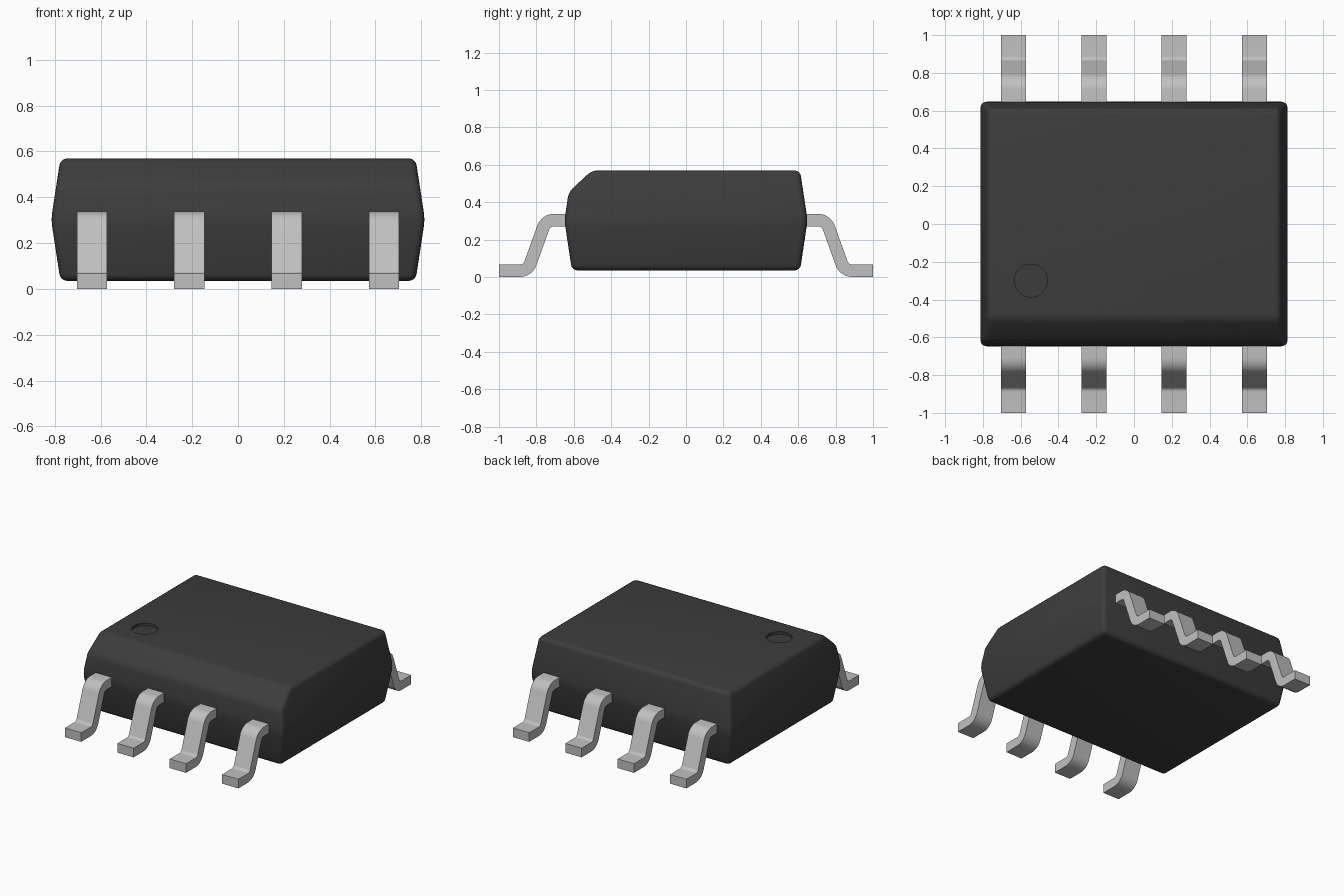
import bpy, bmesh, math
from mathutils import Vector

cube = bpy.data.objects.get("Cube")
if cube:
    bpy.data.objects.remove(cube, do_unlink=True)


def material(name, colour):
    m = bpy.data.materials.new(name)
    m.use_nodes = True
    m.diffuse_color = colour
    m.node_tree.nodes["Principled BSDF"].inputs["Base Color"].default_value = colour
    return m


def add_object(name, bm, mat):
    bmesh.ops.recalc_face_normals(bm, faces=bm.faces[:])
    mesh = bpy.data.meshes.new(name)
    bm.to_mesh(mesh)
    bm.free()
    mesh.materials.append(mat)
    obj = bpy.data.objects.new(name, mesh)
    bpy.context.collection.objects.link(obj)
    return obj


def smooth(obj, degrees):
    bpy.ops.object.select_all(action='DESELECT')
    obj.select_set(True)
    bpy.context.view_layer.objects.active = obj
    bpy.ops.object.shade_smooth_by_angle(angle=math.radians(degrees))


black = material("black plastic", (0.046, 0.046, 0.046, 1))
metal = material("tinned metal", (0.53, 0.53, 0.53, 1))

# Package body: three stacked rectangles, widest at the seam
bm = bmesh.new()
rings = []
for z, hx, hy in [(0.035, 0.775, 0.61), (0.303, 0.816, 0.65), (0.57, 0.775, 0.61)]:
    rings.append([bm.verts.new((sx * hx, sy * hy, z))
                  for sx, sy in ((-1, -1), (1, -1), (1, 1), (-1, 1))])
for lo, hi in zip(rings, rings[1:]):
    for i in range(4):
        j = (i + 1) % 4
        bm.faces.new((lo[i], lo[j], hi[j], hi[i]))
bm.faces.new(rings[0][::-1])
bm.faces.new(rings[2])

# Sloped chamfer along the front top edge
cut = bmesh.ops.bisect_plane(bm, geom=bm.verts[:] + bm.edges[:] + bm.faces[:],
                             plane_co=(0, -0.503, 0.57), plane_no=(0, -0.13, 0.14),
                             clear_outer=True)
bmesh.ops.edgeloop_fill(bm, edges=[e for e in cut["geom_cut"]
                                   if isinstance(e, bmesh.types.BMEdge)])
bmesh.ops.recalc_face_normals(bm, faces=bm.faces[:])
bmesh.ops.bevel(bm, geom=bm.edges[:], offset=0.03, offset_type='OFFSET',
                segments=4, profile=0.5, affect='EDGES', clamp_overlap=True)
body = add_object("package_body", bm, black)

# Round recess marking the first lead
bm = bmesh.new()
bmesh.ops.create_cone(bm, cap_ends=True, segments=48, radius1=0.087,
                      radius2=0.087, depth=0.1)
bmesh.ops.translate(bm, verts=bm.verts[:], vec=(-0.545, -0.3, 0.6))
cutter = add_object("marker_cutter", bm, black)
cutter.hide_render = True
mod = body.modifiers.new("marker_recess", 'BOOLEAN')
mod.operation = 'DIFFERENCE'
mod.solver = 'EXACT'
mod.object = cutter
bpy.context.view_layer.objects.active = body
bpy.ops.object.modifier_apply(modifier=mod.name)
bpy.data.objects.remove(cutter, do_unlink=True)
smooth(body, 30)

# Lead centre line in (y, z): foot, riser and shoulder, with rounded bends
corners = [Vector(p) for p in ((-1, 0.034), (-0.846, 0.034), (-0.749, 0.304), (-0.6, 0.304))]
BEND, HALF, STEPS = 0.06, 0.0335, 8
stations = [(corners[0], Vector((0, 1)))]
for k in (1, 2):
    d0 = (corners[k] - corners[k - 1]).normalized()
    d1 = (corners[k + 1] - corners[k]).normalized()
    a0, a1 = math.atan2(d0.y, d0.x), math.atan2(d1.y, d1.x)
    turn = 1 if a1 > a0 else -1
    start = corners[k] - d0 * BEND * math.tan(abs(a1 - a0) / 2)
    centre = start + Vector((-d0.y, d0.x)) * BEND * turn
    for s in range(STEPS + 1):
        a = a0 + (a1 - a0) * s / STEPS
        n = Vector((-math.sin(a), math.cos(a)))
        stations.append((centre - n * BEND * turn, n))
stations.append((corners[3], Vector((0, 1))))


def make_lead(name, x, side):
    bm = bmesh.new()
    loops = []
    for p, n in stations:
        loops.append([bm.verts.new((x + dx, side * (p + n * h).x, (p + n * h).y))
                      for dx, h in ((-0.066, -HALF), (0.066, -HALF),
                                    (0.066, HALF), (-0.066, HALF))])
    for a, b in zip(loops, loops[1:]):
        for i in range(4):
            j = (i + 1) % 4
            bm.faces.new((a[i], a[j], b[j], b[i]))
    bm.faces.new(loops[0])
    bm.faces.new(loops[-1][::-1])
    smooth(add_object(name, bm, metal), 30)


# Four leads on the front and four on the back
for i in range(4):
    x = (i - 1.5) * 0.425
    make_lead(f"front_lead_{i + 1}", x, 1)
    make_lead(f"back_lead_{i + 1}", x, -1)
